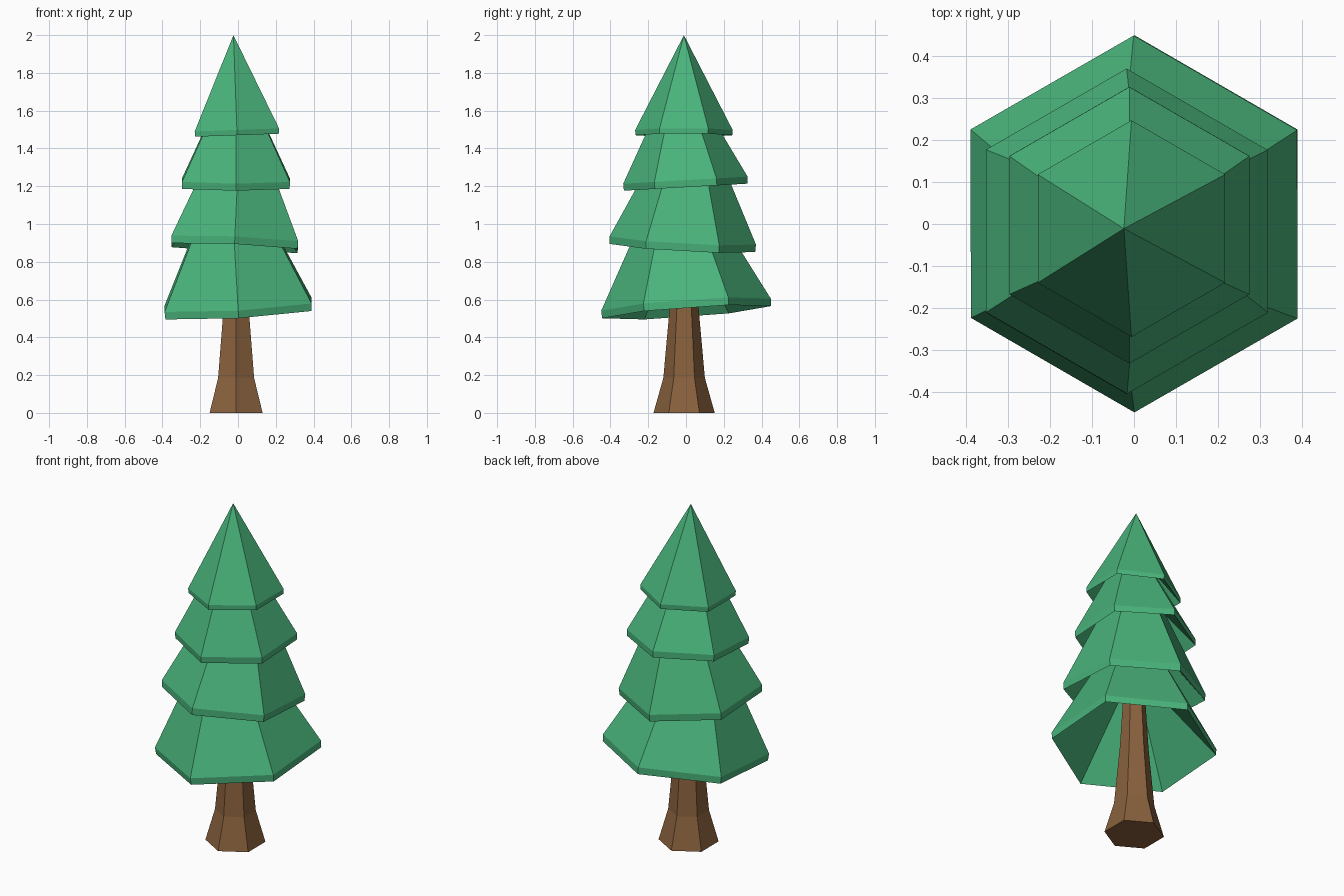
import bpy, bmesh, math
from mathutils import Vector

if "Cube" in bpy.data.objects:
    bpy.data.objects.remove(bpy.data.objects["Cube"])

SIDES = 6


def material(name, color):
    mat = bpy.data.materials.new(name)
    mat.diffuse_color = (*color, 1.0)
    mat.use_nodes = True
    mat.node_tree.nodes["Principled BSDF"].inputs["Base Color"].default_value = mat.diffuse_color
    return mat


green = material("pine_green", (0.067, 0.455, 0.198))
brown = material("bark_brown", (0.25, 0.12, 0.047))


def lathe(name, profile, center, tilt, mat):
    """Six-sided lathe of (radius, height) points; radius 0 makes a tip.
    tilt = rise of the base plane per unit of x and y."""
    bm = bmesh.new()
    rot = Vector((0, 0, 1)).rotation_difference(Vector((-tilt[0], -tilt[1], 1)))
    rings = []
    for r, h in profile:
        count = SIDES if r > 0 else 1
        ring = []
        for i in range(count):
            a = math.radians(30 + 360 / SIDES * i)
            p = Vector((r * math.cos(a), r * math.sin(a), h))
            ring.append(bm.verts.new(rot @ p + Vector(center)))
        rings.append(ring)
    for lo, hi in zip(rings, rings[1:]):
        for i in range(SIDES):
            j = (i + 1) % SIDES
            if len(lo) == 1:
                bm.faces.new((lo[0], hi[j], hi[i]))
            elif len(hi) == 1:
                bm.faces.new((lo[i], lo[j], hi[0]))
            else:
                bm.faces.new((lo[i], lo[j], hi[j], hi[i]))
    # flat caps where the profile does not end in a tip
    for ring in (rings[0], rings[-1]):
        if len(ring) > 1:
            bm.faces.new(ring)
    bmesh.ops.recalc_face_normals(bm, faces=bm.faces)
    mesh = bpy.data.meshes.new(name)
    bm.to_mesh(mesh)
    bm.free()
    mesh.materials.append(mat)
    obj = bpy.data.objects.new(name, mesh)
    bpy.context.collection.objects.link(obj)


# Trunk with flared foot
lathe("trunk", [(0.162, 0), (0.11, 0.185), (0.078, 0.54), (0.06, 0.85)],
      (-0.01, -0.01, 0), (0, 0), brown)

# Foliage tiers: rim centre, tilt, rim radius, rim height, top radius, top height
tiers = [
    ((0.0, 0.0, 0.573), (0.058, 0.072), 0.45, 0.04, 0.185, 0.50),
    ((-0.017, -0.017, 0.913), (-0.045, -0.056), 0.388, 0.04, 0.172, 0.45),
    ((-0.011, -0.003, 1.232), (0.0, 0.057), 0.33, 0.037, 0.12, 0.40),
    ((-0.006, -0.011, 1.498), (0.036, 0.0), 0.258, 0.028, 0.0, 0.502),
]
for n, (center, tilt, radius, rim, top_r, top_h) in enumerate(tiers, 1):
    # hollow underside, rim, sloping boughs
    lathe(f"foliage_tier_{n}",
          [(0, radius / 0.88 - rim), (radius * 0.995, -rim), (radius, 0), (top_r, top_h)],
          center, tilt, green)
